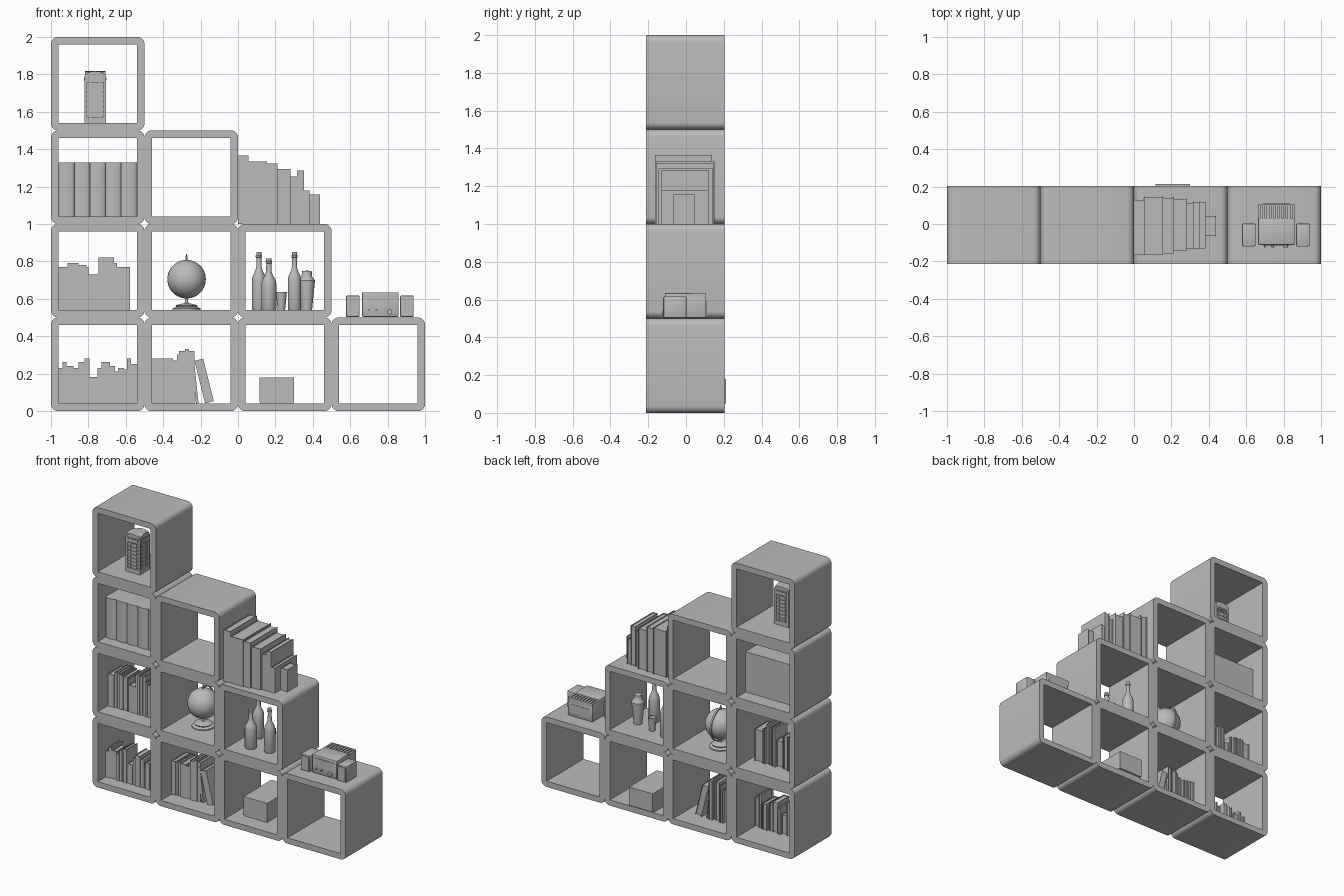
import bpy, bmesh, math
from mathutils import Matrix, Vector

if "Cube" in bpy.data.objects:
    bpy.data.objects.remove(bpy.data.objects["Cube"])

GREY = (0.5, 0.5, 0.5, 1)
grey = bpy.data.materials.new("plain grey")
grey.use_nodes = True
grey.diffuse_color = GREY
grey.node_tree.nodes["Principled BSDF"].inputs["Base Color"].default_value = GREY


def finish(name, bm, smooth=False):
    bmesh.ops.recalc_face_normals(bm, faces=bm.faces)
    mesh = bpy.data.meshes.new(name)
    bm.to_mesh(mesh)
    bm.free()
    mesh.materials.append(grey)
    ob = bpy.data.objects.new(name, mesh)
    bpy.context.collection.objects.link(ob)
    if smooth:
        bpy.ops.object.select_all(action='DESELECT')
        ob.select_set(True)
        bpy.context.view_layer.objects.active = ob
        bpy.ops.object.shade_smooth_by_angle(angle=math.radians(35))
    return ob


def box(bm, x0, x1, y0, y1, z0, z1, bevel=0):
    size = Matrix.Diagonal((x1 - x0, y1 - y0, z1 - z0, 1))
    mid = Matrix.Translation(((x0 + x1) / 2, (y0 + y1) / 2, (z0 + z1) / 2))
    verts = bmesh.ops.create_cube(bm, size=1, matrix=mid @ size)["verts"]
    if bevel:
        edges = {e for v in verts for e in v.link_edges}
        bmesh.ops.bevel(bm, geom=list(edges), offset=bevel, segments=2,
                        profile=0.5, affect='EDGES')
    return verts


def lathe(name, x, y, z, profile, sides=24):
    bm = bmesh.new()
    verts = [bm.verts.new((x + r, y, z + h)) for r, h in profile]
    edges = [bm.edges.new(p) for p in zip(verts, verts[1:])]
    bmesh.ops.spin(bm, geom=verts + edges, cent=(x, y, z), axis=(0, 0, 1),
                   angle=math.tau, steps=sides, use_duplicate=False)
    bmesh.ops.remove_doubles(bm, verts=bm.verts, dist=0.0003)
    return finish(name, bm, True)


# Shelf cubes: rounded outside, square inside, open front and back
FRONT, BACK, WALL, ROUND = -0.213, 0.203, 0.041, 0.038


def shelf_cube(bm, cx, cz):
    half, inner = 0.25, 0.25 - WALL
    ring = []
    for corner in range(4):
        sx, sz = (1, -1, -1, 1)[corner], (1, 1, -1, -1)[corner]
        for step in range(7):
            a = math.radians(90 * corner + 15 * step)
            ring.append((sx * (half - ROUND) + ROUND * math.cos(a),
                         sz * (half - ROUND) + ROUND * math.sin(a),
                         sx * inner, sz * inner))
    out, hole = [], []
    for y in (FRONT, BACK):
        out.append([bm.verts.new((cx + p[0], y, cz + p[1])) for p in ring])
        hole.append([bm.verts.new((cx + p[2], y, cz + p[3])) for p in ring[::7]])
    n = len(ring)
    for i in range(n):
        j = (i + 1) % n
        a, b = i // 7, j // 7
        bm.faces.new((out[0][i], out[0][j], out[1][j], out[1][i]))
        for side in (0, 1):
            rim = [out[side][i], out[side][j], hole[side][b]]
            bm.faces.new(rim if a == b else rim + [hole[side][a]])
        if a != b:
            bm.faces.new((hole[0][a], hole[0][b], hole[1][b], hole[1][a]))


bm = bmesh.new()
for col in range(4):
    for row in range(4 - col):
        shelf_cube(bm, col / 2 - 0.75, row / 2 + 0.25)
finish("shelf_cubes", bm, True)


# Books: two covers, a spine at the front and a recessed page block
def book(bm, x, w, y0, y1, z, h, lean=0):
    t = min(0.003, w / 5)
    verts = box(bm, x, x + t, y0, y1, z, z + h)
    verts += box(bm, x + w - t, x + w, y0, y1, z, z + h)
    verts += box(bm, x + t, x + w - t, y0, y0 + t, z, z + h)
    verts += box(bm, x + t, x + w - t, y0 + t, y1 - 0.006, z + 0.004, z + h - 0.006)
    if lean:
        bmesh.ops.rotate(bm, verts=verts, cent=(x, 0, z),
                         matrix=Matrix.Rotation(math.radians(lean), 3, 'Y'))


def book_row(name, x, z, y0, y1, unit, books):
    bm = bmesh.new()
    for i, (w, h) in enumerate(books):
        book(bm, x, w * unit, y0 + 0.004 * (i % 3), y1 - 0.006 * (i % 4), z, h / 100)
        x += w * unit
    return bm


PX = 0.00536
finish("lower_left_books", book_row("", -0.959, WALL, -0.125, 0.01, PX, [
    (4, 19), (4, 22), (7, 20), (5, 19), (4, 22), (2, 22), (5, 24), (8, 14), (4, 19),
    (8, 22), (5, 20), (3, 17), (6, 19), (3, 18), (4, 24), (6, 21)]))
finish("middle_left_books", book_row("", -0.959, 0.5 + WALL, -0.1, 0.06, PX, [
    (9, 23), (4, 25), (4, 25), (3, 25), (2, 24), (6, 24), (2, 23), (10, 19), (4, 28),
    (3, 28), (4, 28), (4, 28), (3, 25), (13, 23)]))
bm = book_row("", -0.459, WALL, -0.095, 0.08, PX, [
    (6, 24), (3, 24), (4, 24), (8, 24), (4, 23), (2, 26), (6, 28), (4, 29), (5, 28)])
book(bm, -0.225, 0.014, -0.09, 0.07, WALL, 0.25, -6)
book(bm, -0.176, 0.048, -0.095, 0.08, WALL, 0.235, -14)
finish("leaning_books", bm)

# Tall books standing on the stepped top: width, front, back, height
bm = bmesh.new()
x = 0.0
for w, y0, y1, h in [(0.055, -0.165, 0.135, 0.365), (0.1, -0.165, 0.15, 0.333),
                     (0.055, -0.16, 0.145, 0.323), (0.07, -0.145, 0.14, 0.293),
                     (0.035, -0.13, 0.115, 0.255), (0.038, -0.13, 0.12, 0.285),
                     (0.03, -0.13, 0.12, 0.18), (0.055, -0.065, 0.045, 0.157)]:
    book(bm, x, w, y0, y1, 1, h)
    x += w
finish("tall_books", bm)

# Binders with rounded spines
bm = bmesh.new()
count, width = 5, 0.418 / 5
for i in range(count):
    x = -0.959 + i * width
    base = [bm.verts.new((x + width * (0.5 + 0.5 * s), 0.1, 1 + WALL)) for s in (1, -1)]
    for k in range(9):
        a = math.pi * k / 8
        base.append(bm.verts.new((x + width * (0.5 - 0.5 * math.cos(a)),
                                  -0.12 - 0.012 * math.sin(a), 1 + WALL)))
    face = bm.faces.new(base)
    top = bmesh.ops.extrude_face_region(bm, geom=[face])["geom"]
    bmesh.ops.translate(bm, vec=(0, 0, 0.288),
                        verts=[g for g in top if isinstance(g, bmesh.types.BMVert)])
finish("binders", bm, True)

# Phone booth: core, plinth, posts, glazing bars, head and arched roof
bm = bmesh.new()
cx, cy, z0, r = -0.763, -0.042, 1.5 + WALL, 0.057
box(bm, cx - r, cx + r, cy - r, cy + r, z0, z0 + 0.03)
box(bm, cx - 0.047, cx + 0.047, cy - 0.047, cy + 0.047, z0, z0 + 0.24)
box(bm, cx - r, cx + r, cy - r, cy + r, z0 + 0.215, z0 + 0.25)
for sx in (-1, 1):
    for sy in (-1, 1):
        px, py = cx + sx * 0.05, cy + sy * 0.05
        box(bm, px - 0.007, px + 0.007, py - 0.007, py + 0.007, z0, z0 + 0.24)
for quarter in range(4):
    bars = []
    for i in range(7):
        h = z0 + 0.045 + i * 0.026
        bars += box(bm, cx - 0.045, cx + 0.045, cy - 0.052, cy - 0.045, h, h + 0.005)
    for s in (-0.024, 0.024):
        bars += box(bm, cx + s - 0.003, cx + s + 0.003, cy - 0.052, cy - 0.045, z0, z0 + 0.22)
    bars += box(bm, cx - 0.04, cx + 0.04, cy - 0.061, cy - 0.05, z0 + 0.226, z0 + 0.243)
    bmesh.ops.rotate(bm, verts=bars, cent=(cx, cy, 0),
                     matrix=Matrix.Rotation(quarter * math.pi / 2, 3, 'Z'))
    arch = [bm.verts.new((cx + 0.055 * math.cos(math.pi * k / 10), cy - 0.055,
                          z0 + 0.25 + 0.026 * math.sin(math.pi * k / 10))) for k in range(11)]
    tip = bmesh.ops.extrude_face_region(bm, geom=[bm.faces.new(arch)])["geom"]
    tip = [g for g in tip if isinstance(g, bmesh.types.BMVert)]
    bmesh.ops.translate(bm, vec=(0, 0.055, 0), verts=tip)
    bmesh.ops.rotate(bm, verts=arch + tip, cent=(cx, cy, 0),
                     matrix=Matrix.Rotation(quarter * math.pi / 2, 3, 'Z'))
finish("phone_booth", bm)

# Globe on a turned foot with a half-ring meridian behind
gx, gy, gz, gr = -0.275, 0.0, 0.705, 0.103
bm = bmesh.new()
bmesh.ops.create_uvsphere(bm, u_segments=32, v_segments=20, radius=gr,
                          matrix=Matrix.Translation((gx, gy, gz)))
finish("globe_ball", bm, True)
lathe("globe_foot", gx, gy, 0.5 + WALL, [
    (0, 0), (0.075, 0), (0.075, 0.008), (0.055, 0.016), (0.06, 0.024), (0.03, 0.032),
    (0.01, 0.036), (0.006, 0.065), (0, 0.065)])
lathe("globe_pin", gx, gy, gz + 0.09, [(0, 0), (0.005, 0), (0.005, 0.03), (0.002, 0.045), (0, 0.045)], 12)
bm = bmesh.new()
rings = []
for k in range(21):
    a = math.pi * (k / 20 - 0.5)
    out = Vector((0, math.cos(a), math.sin(a)))
    rings.append([bm.verts.new(Vector((gx + s, gy, gz)) + out * d)
                  for s, d in ((-0.006, 0.111), (0.006, 0.111), (0.006, 0.118), (-0.006, 0.118))])
for a, b in zip(rings, rings[1:]):
    for k in range(4):
        bm.faces.new((a[k], a[k - 1], b[k - 1], b[k]))
bm.faces.new(rings[0])
bm.faces.new(rings[-1])
finish("globe_meridian", bm, True)

# Bottles, cup and shaker
floor = 0.5 + WALL
for name, x, y, r, h in [("back_bottle", 0.112, 0.07, 0.038, 0.31),
                         ("front_bottle", 0.165, -0.09, 0.04, 0.275),
                         ("tall_bottle", 0.302, -0.073, 0.036, 0.31)]:
    lathe(name, x, y, floor, [
        (0, 0), (r * 0.93, 0), (r, 0.006), (r, h * 0.5), (r * 0.9, h * 0.58),
        (r * 0.5, h * 0.68), (r * 0.38, h * 0.74), (r * 0.34, h * 0.9), (r * 0.45, h * 0.91),
        (r * 0.45, h * 0.94), (r * 0.36, h * 0.95), (r * 0.36, h), (0, h)])
lathe("cup", 0.232, 0.05, floor, [(0, 0), (0.02, 0), (0.029, 0.095), (0.026, 0.095), (0.018, 0.008), (0, 0.008)])
lathe("shaker", 0.368, 0.016, floor, [
    (0, 0), (0.028, 0), (0.043, 0.15), (0.043, 0.158), (0.028, 0.178), (0.026, 0.207), (0, 0.21)])

# Storage box
bm = bmesh.new()
box(bm, 0.115, 0.3, -0.1, 0.213, WALL + 0.008, 0.18)
box(bm, 0.118, 0.297, -0.097, 0.2, WALL, 0.06)
finish("storage_box", bm)

# Stereo: main unit with top slats, dial and knobs, and two speakers
bm = bmesh.new()
box(bm, 0.664, 0.859, -0.112, 0.107, 0.503, 0.622, 0.006)
box(bm, 0.664, 0.859, -0.112, 0.03, 0.6, 0.635, 0.006)
box(bm, 0.664, 0.859, 0.095, 0.107, 0.6, 0.635)
for i in range(9):
    x = 0.664 + i * 0.0225
    box(bm, x, x + 0.015, 0.03, 0.1, 0.615, 0.633)
box(bm, 0.69, 0.835, -0.116, -0.11, 0.575, 0.615)
box(bm, 0.69, 0.835, 0.105, 0.11, 0.53, 0.59)
for x, z, r in ((0.742, 0.54, 0.006), (0.81, 0.53, 0.014), (0.7, 0.54, 0.004)):
    bmesh.ops.create_cone(bm, cap_ends=True, segments=20, radius1=r, radius2=r, depth=0.02,
                          matrix=Matrix.Translation((x, -0.115, z)) @ Matrix.Rotation(math.pi / 2, 4, 'X'))
finish("stereo", bm, True)
for name, x in (("right_speaker", 0.578), ("left_speaker", 0.867)):
    bm = bmesh.new()
    box(bm, x, x + 0.072, -0.118, 0.002, 0.503, 0.617, 0.005)
    box(bm, x + 0.008, x + 0.064, -0.122, -0.115, 0.512, 0.608)
    finish(name, bm, True)
